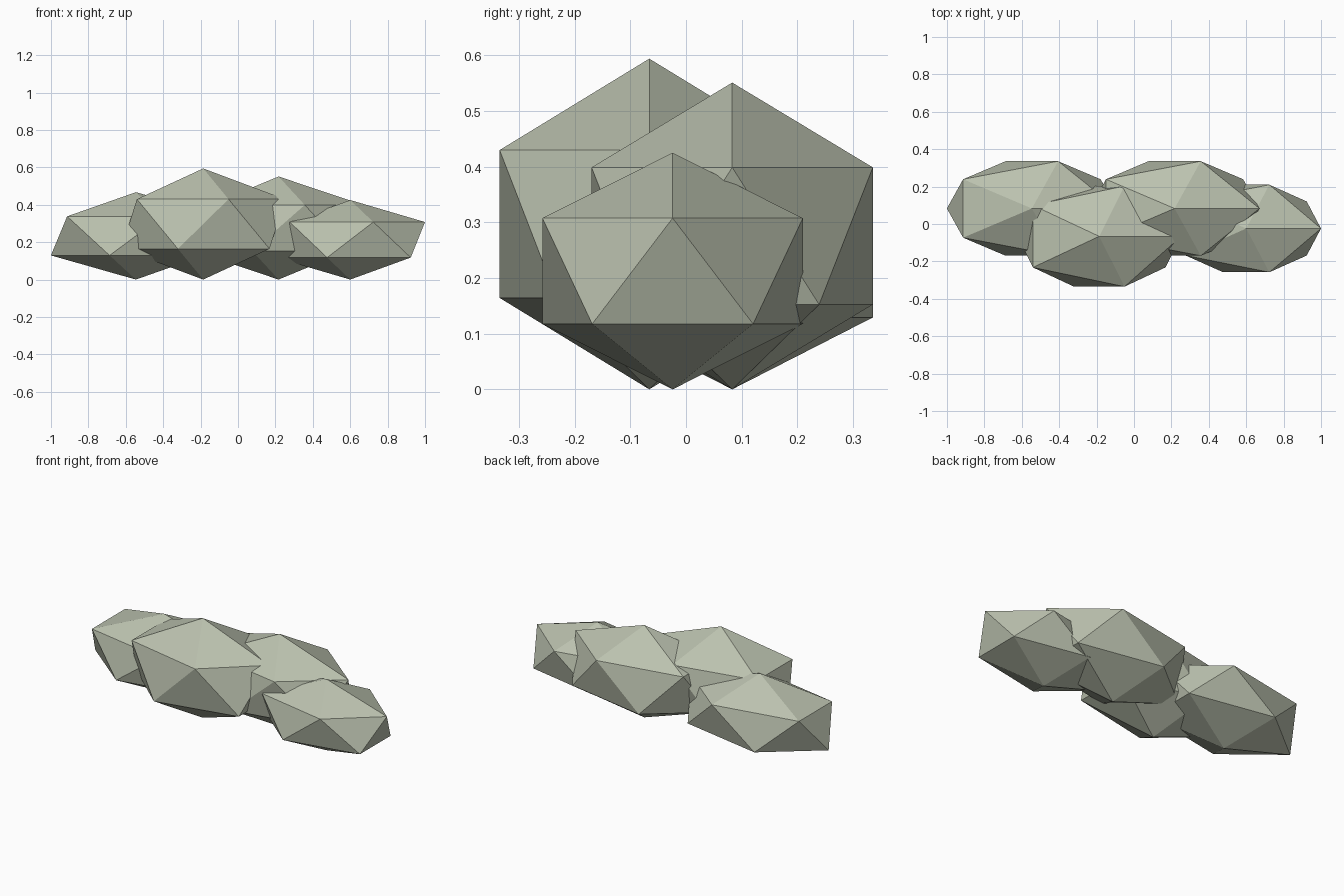
import bpy

if "Cube" in bpy.data.objects:
    bpy.data.objects.remove(bpy.data.objects["Cube"])

# One pale sage colour for every boulder
sage = bpy.data.materials.new("pale_sage")
sage.diffuse_color = (0.50, 0.54, 0.43, 1.0)
sage.use_nodes = True
sage.node_tree.nodes["Principled BSDF"].inputs["Base Color"].default_value = sage.diffuse_color


def boulder(name, x, y, rx, ry, rz):
    """Stretched twenty-sided rock whose lowest point rests on the ground."""
    bpy.ops.mesh.primitive_ico_sphere_add(subdivisions=1, radius=1)
    rock = bpy.context.object
    rock.name = name
    for v in rock.data.vertices:
        v.co.x *= rx
        v.co.y *= ry
        v.co.z *= rz
    rock.location = (x, y, rz)
    rock.data.materials.append(sage)
    for p in rock.data.polygons:
        p.use_smooth = False
    return rock


# Row of overlapping boulders, left to right
boulder("left_boulder", -0.546, 0.083, 0.508, 0.297, 0.2335)
boulder("tall_front_boulder", -0.186, -0.066, 0.490, 0.316, 0.297)
boulder("back_boulder", 0.217, 0.083, 0.507, 0.297, 0.2755)
boulder("right_boulder", 0.600, -0.024, 0.447, 0.275, 0.2125)
